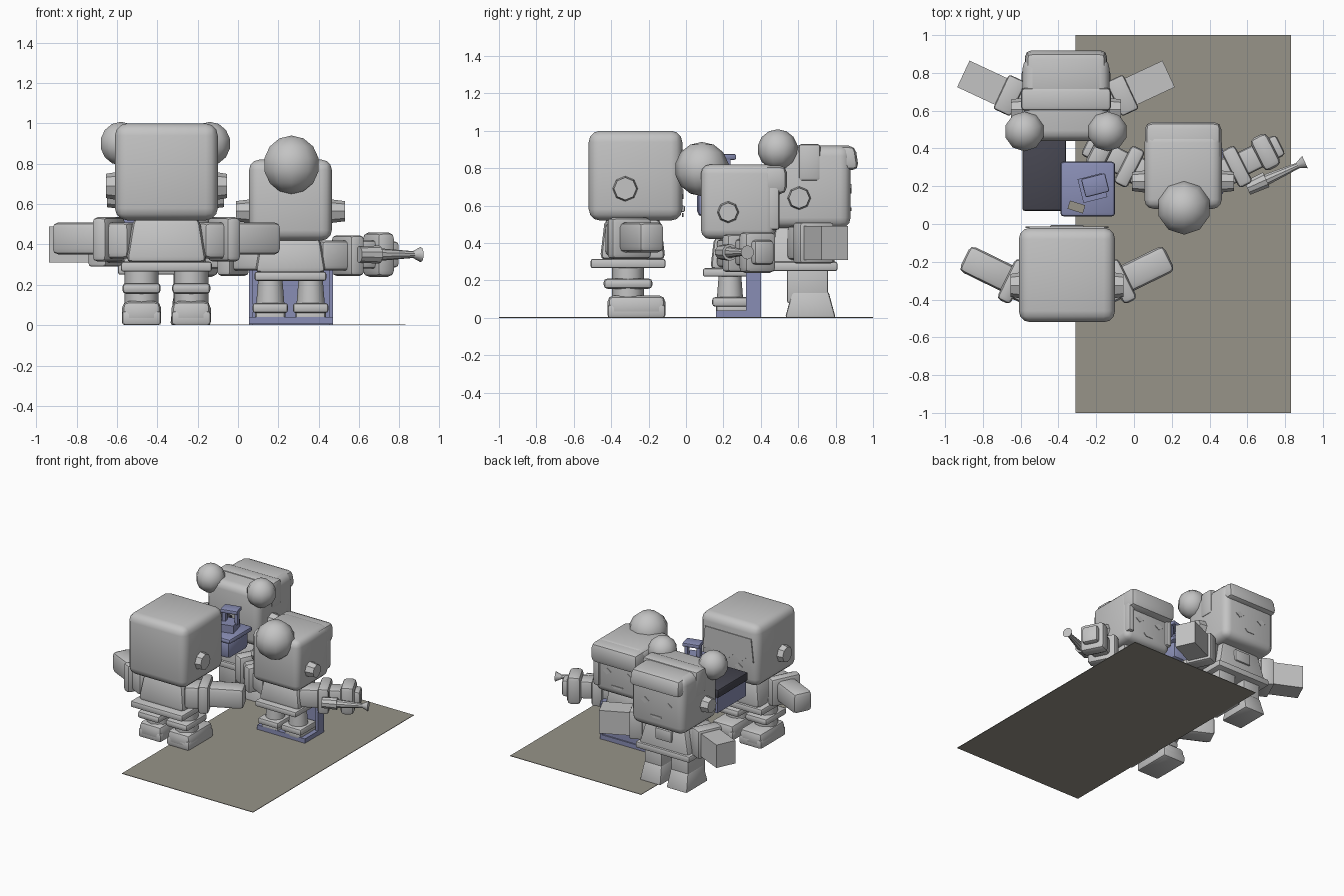
import bpy, bmesh, math
from mathutils import Vector, Matrix

if "Cube" in bpy.data.objects:
    bpy.data.objects.remove(bpy.data.objects["Cube"])


def material(name, rgb):
    m = bpy.data.materials.new(name)
    m.diffuse_color = (*rgb, 1)
    m.use_nodes = True
    m.node_tree.nodes["Principled BSDF"].inputs["Base Color"].default_value = m.diffuse_color
    return m


GREY = material("light grey", (0.55, 0.55, 0.55))
FLOOR = material("warm grey", (0.31, 0.295, 0.25))
BLUE = material("slate blue", (0.25, 0.27, 0.46))
DARK = material("dark slate", (0.06, 0.06, 0.08))


def finish(name, bm, mat, smooth=True):
    mesh = bpy.data.meshes.new(name)
    bmesh.ops.recalc_face_normals(bm, faces=bm.faces)
    bm.to_mesh(mesh)
    bm.free()
    ob = bpy.data.objects.new(name, mesh)
    bpy.context.collection.objects.link(ob)
    mesh.materials.append(mat)
    if smooth:
        bpy.ops.object.select_all(action='DESELECT')
        ob.select_set(True)
        bpy.context.view_layer.objects.active = ob
        bpy.ops.object.shade_smooth_by_angle(angle=math.radians(35))
    return ob


def box(name, c, s, bev=0.0, top=(1, 1), rz=0.0, mat=GREY, seg=2):
    """Box with a scaled top, rounded edges and a turn about z."""
    bm = bmesh.new()
    bmesh.ops.create_cube(bm, size=1)
    for v in bm.verts:
        k = top if v.co.z > 0 else (1, 1)
        v.co = Vector((v.co.x * s[0] * k[0], v.co.y * s[1] * k[1], v.co.z * s[2]))
    if bev:
        bmesh.ops.bevel(bm, geom=bm.edges[:], offset=bev, segments=seg, profile=0.5, affect='EDGES')
    bmesh.ops.transform(bm, matrix=Matrix.Translation(c) @ Matrix.Rotation(rz, 4, 'Z'), verts=bm.verts)
    return finish(name, bm, mat, bev > 0)


def span(name, x, y, z, **kw):
    """Box given by its ranges."""
    c = [(a[0] + a[1]) / 2 for a in (x, y, z)]
    return box(name, c, [a[1] - a[0] for a in (x, y, z)], **kw)


def ball(name, c, r, stretch=(1, 1, 1)):
    bm = bmesh.new()
    bmesh.ops.create_uvsphere(bm, u_segments=10, v_segments=7, radius=r)
    bmesh.ops.scale(bm, vec=stretch, verts=bm.verts)
    bmesh.ops.translate(bm, vec=c, verts=bm.verts)
    return finish(name, bm, GREY)


def cone(name, a, b, r1, r2, n=10, mat=GREY):
    a, b = Vector(a), Vector(b)
    bm = bmesh.new()
    bmesh.ops.create_cone(bm, cap_ends=True, segments=n, radius1=r1, radius2=r2, depth=(b - a).length)
    rot = (b - a).to_track_quat('Z', 'Y').to_matrix().to_4x4()
    bmesh.ops.transform(bm, matrix=Matrix.Translation((a + b) / 2) @ rot, verts=bm.verts)
    return finish(name, bm, mat)


def plate(name, pts, y, depth=0.008):
    """Thin upright plate facing +y, outlined in x and z."""
    bm = bmesh.new()
    f = bm.faces.new([bm.verts.new((x, y, z)) for x, z in pts])
    r = bmesh.ops.extrude_face_region(bm, geom=[f])
    bmesh.ops.translate(bm, vec=(0, depth, 0), verts=[v for v in r['geom'] if isinstance(v, bmesh.types.BMVert)])
    return finish(name, bm, GREY, False)


def sides():
    return ((-1, "left"), (1, "right"))


def arm(name, cx, shoulder, ang, parts):
    """Mirrored arms; parts are (label, distance, z, size, bevel)."""
    for s, side in sides():
        for label, d, z, size, bev in parts:
            c = (cx + s * (shoulder[0] + d * math.cos(ang)), shoulder[1] + d * math.sin(ang), z)
            box(f"{name}_{side}_{label}", c, size, bev=bev, rz=s * ang)


def face(name, cx, y, z, w):
    """Eyes, nose and mouth on the +y side of a head."""
    for s, side in sides():
        ex = cx + s * w
        plate(f"{name}_{side}_eye", [(ex - .035, z), (ex, z - .025), (ex + .035, z), (ex, z + .025)], y)
    plate(f"{name}_mouth", [(cx - .05, z - .1), (cx + .05, z - .1), (cx + .03, z - .12), (cx - .03, z - .12)], y)


# Floor sheet
span("floor_sheet", (-.31, .83), (-1, 1), (0, .004), mat=FLOOR)

# Front figure
cx = -0.355
span("front_head", (cx - .255, cx + .255), (-.52, -.02), (.52, 1), bev=.06, seg=3)
plate("front_fringe", [(cx - .2, .9), (cx - .22, .72)] +
      [(cx - .165 + .055 * i, .75 if i % 2 == 0 else .70) for i in range(7)] +
      [(cx + .22, .72), (cx + .2, .9)], -.022)
face("front", cx, -.022, .66, .09)
span("front_moustache", (cx - .09, cx + .09), (-.03, -.005), (.565, .60), bev=.01)
span("front_torso", (cx - .2, cx + .2), (-.46, -.11), (.31, .53), bev=.03, top=(.82, .85))
span("front_belt", (cx - .225, cx + .225), (-.51, -.11), (.265, .315), bev=.012)
for s, side in sides():
    x = cx + s * .123
    cone(f"front_{side}_ear", (cx + s * .24, -.325, .69), (cx + s * .30, -.325, .69), .07, .06, 8)
    cone(f"front_{side}_leg", (x, -.31, .06), (x, -.31, .28), .085, .085, 12)
    span(f"front_{side}_cuff", (x - .095, x + .095), (-.44, -.18), (.155, .21), bev=.02)
    span(f"front_{side}_shoe", (x - .097, x + .097), (-.42, -.11), (0, .12), bev=.035)
    span(f"front_{side}_sole", (x - .097, x + .097), (-.42, -.11), (0, .07), bev=.015)
arm("front", cx, (.2, -.345), math.radians(26), [
    ("sleeve", .03, .42, (.16, .17, .18), .03),
    ("cuff", .095, .425, (.08, .24, .22), .025),
    ("hand", .24, .43, (.28, .15, .16), .03)])

# Back figure with pigtails
cx = -0.36
span("back_head", (cx - .23, cx + .23), (.44, .88), (.48, .92), bev=.055, seg=3)
span("back_hair_band", (cx - .238, cx + .238), (.6, .72), (.73, .93), bev=.02)
span("back_fringe", (cx - .22, cx + .22), (.64, .925), (.79, .92), bev=.035, top=(.96, .86))
face("back", cx, .877, .69, .1)
span("back_torso", (cx - .225, cx + .225), (.45, .80), (.25, .49), bev=.02, top=(.74, .84))
span("back_robe_hem", (cx - .235, cx + .235), (.44, .81), (.25, .30), bev=.012)
span("back_chest_plate", (cx - .07, cx + .07), (.74, .80), (.36, .45), bev=.01)
for s, side in sides():
    x = cx + s * .115
    ball(f"back_{side}_pigtail", (cx + s * .22, .49, .90), .108)
    cone(f"back_{side}_ear", (cx + s * .21, .605, .64), (cx + s * .29, .605, .64), .065, .055, 8)
    box(f"back_{side}_leg", (x, .65, .18), (.15, .22, .2), bev=.01)
    span(f"back_{side}_boot", (x - .09, x + .09), (.53, .80), (0, .14), bev=.012, top=(.85, .72))
arm("back", cx, (.19, .63), math.radians(25), [
    ("sleeve", .04, .40, (.14, .18, .18), .02),
    ("cuff", .12, .40, (.10, .20, .22), .015),
    ("hand", .27, .40, (.24, .155, .18), 0)])

# Right figure with a hair bun
cx = 0.26
span("right_head", (cx - .205, cx + .205), (.08, .48), (.42, .82), bev=.05, seg=3)
span("right_fringe", (cx - .203, cx + .203), (.32, .54), (.66, .815), bev=.04)
for s, side in sides():
    span(f"right_{side}_lock", (cx + s * .175 - .025, cx + s * .175 + .025), (.42, .50), (.47, .72), bev=.015)
ball("right_hair_bun", (cx + .005, .085, .795), .145)
face("right", cx, .477, .60, .09)
span("right_torso", (cx - .175, cx + .175), (.13, .40), (.26, .43), bev=.025, top=(.84, .85))
span("right_belt", (cx - .178, cx + .178), (.09, .40), (.22, .265), bev=.012)
for s, side in sides():
    x = cx + s * .1
    cone(f"right_{side}_ear", (cx + s * .19, .225, .565), (cx + s * .27, .225, .565), .06, .05, 8)
    cone(f"right_{side}_leg", (x, .235, .08), (x, .235, .23), .072, .06, 12)
    span(f"right_{side}_cuff", (x - .088, x + .088), (.14, .34), (.06, .11), bev=.015)
    span(f"right_{side}_shoe", (x - .075, x + .075), (.16, .38), (.01, .08), bev=.02)
arm("right", cx, (.16, .24), math.radians(27), [
    ("sleeve", .05, .345, (.18, .15, .15), .025),
    ("cuff", .14, .345, (.08, .22, .20), .02),
    ("forearm", .22, .35, (.12, .13, .14), .02),
    ("mitt", .31, .35, (.10, .19, .22), .03),
    ("fist", .36, .35, (.08, .12, .13), .02)])

# Nozzle tool held by the right figure
cone("tool_handle", (.60, .19, .35), (.70, .235, .35), .04, .045)
cone("tool_pipe", (.69, .23, .35), (.88, .315, .35), .032, .016)
cone("tool_flare", (.865, .31, .35), (.905, .328, .35), .016, .038)

# Blue bracket around the right figure's legs
span("bracket_back", (.055, .47), (.34, .39), (0, .30), mat=BLUE)
span("bracket_base", (.055, .47), (.16, .40), (.005, .04), mat=BLUE)
for x in (.065, .46):
    span("bracket_side", (x - .01, x + .01), (.32, .40), (0, .28), mat=BLUE)

# Chest with a dark lid between the figures
span("chest", (-.58, -.37), (.08, .44), (.50, .62), mat=BLUE)
span("chest_lid", (-.59, -.36), (.07, .445), (.62, .685), bev=.01, mat=DARK)

# Blue basin with a square tap
span("basin", (-.37, -.12), (.06, .31), (.54, .68), bev=.03, mat=BLUE)
span("basin_rim", (-.39, -.10), (.04, .33), (.67, .71), bev=.018, mat=BLUE)
box("tap_base", (-.22, .19, .74), (.13, .13, .06), rz=.25, mat=BLUE)
for d in (-.045, .045):
    box("tap_post", (-.205 + d, .205 + d * .25, .81), (.025, .04, .11), rz=.25, mat=BLUE)
box("tap_top", (-.205, .205, .86), (.13, .10, .03), bev=.008, rz=.25, mat=BLUE)
box("soap_bar", (-.305, .09, .72), (.085, .045, .03), rz=-.3, mat=FLOOR)
